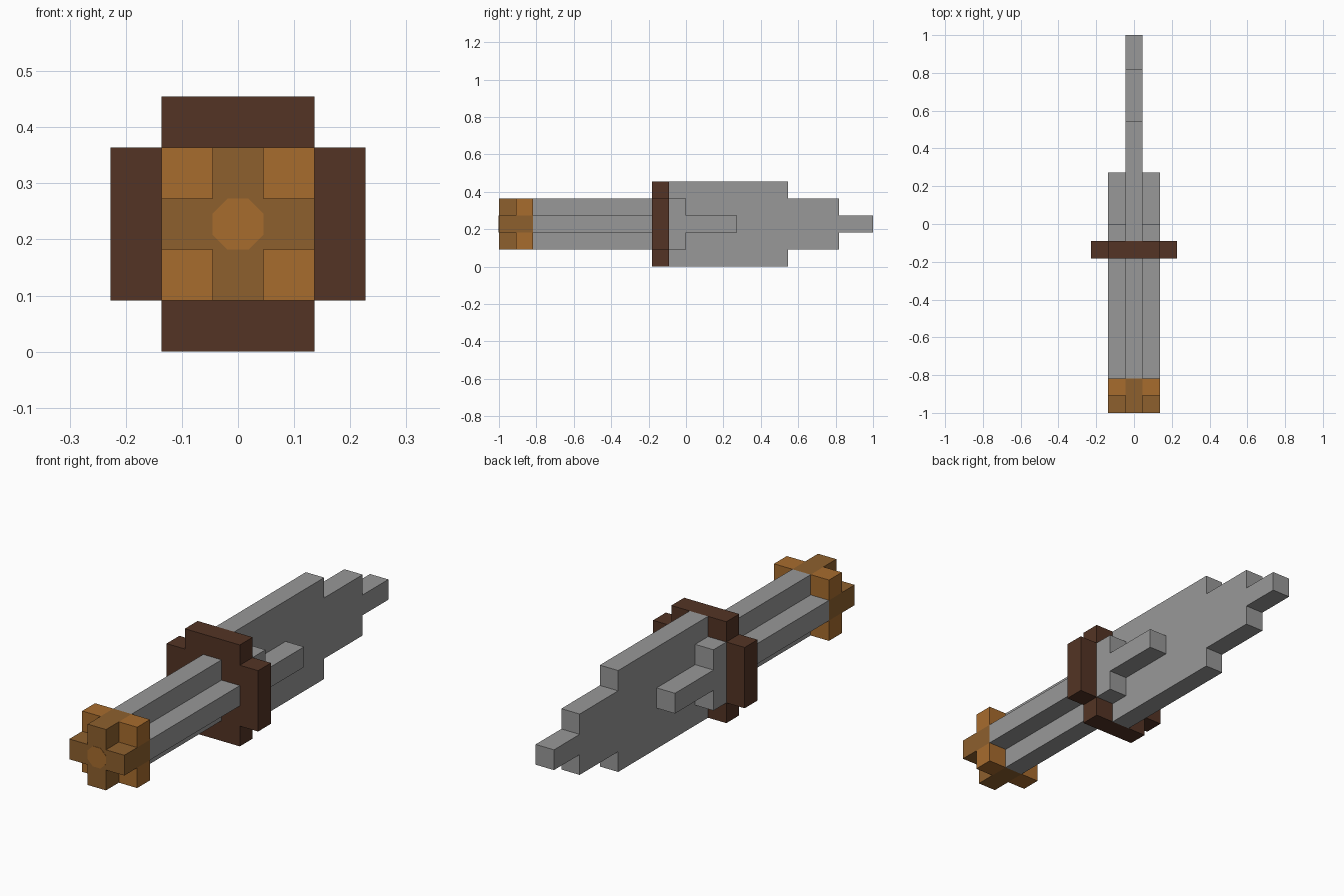
import bpy, bmesh, math
from mathutils import Vector

if "Cube" in bpy.data.objects:
    bpy.data.objects.remove(bpy.data.objects["Cube"])

U = 1 / 11          # grid block size
ZC = 2.5            # height of the long axis, in blocks


def material(name, rgb):
    m = bpy.data.materials.new(name)
    m.diffuse_color = (*rgb, 1)
    m.use_nodes = True
    m.node_tree.nodes["Principled BSDF"].inputs["Base Color"].default_value = m.diffuse_color
    return m


GREY = material("steel grey", (0.314, 0.314, 0.314))
BROWN = material("dark brown", (0.087, 0.034, 0.018))
BRONZE = material("bronze", (0.270, 0.117, 0.027))
ORANGE = material("light bronze", (0.390, 0.150, 0.027))


def prism(name, profiles, axis, a, b, mat):
    """Extrude closed outlines along x (outline = y,z) or y (outline = x,z)."""
    bm = bmesh.new()
    for pts in profiles:
        def place(p, d):
            x, y = (d, p[0]) if axis == "x" else (p[0], d)
            return Vector((x, y, p[1] + ZC)) * U
        face = bm.faces.new([bm.verts.new(place(p, a)) for p in pts])
        shift = Vector((b - a, 0, 0) if axis == "x" else (0, b - a, 0)) * U
        ext = bmesh.ops.extrude_face_region(bm, geom=[face], use_keep_orig=True)
        moved = [v for v in ext["geom"] if isinstance(v, bmesh.types.BMVert)]
        bmesh.ops.translate(bm, verts=moved, vec=shift)
    bmesh.ops.recalc_face_normals(bm, faces=bm.faces)
    mesh = bpy.data.meshes.new(name)
    bm.to_mesh(mesh)
    bm.free()
    mesh.materials.append(mat)
    ob = bpy.data.objects.new(name, mesh)
    bpy.context.collection.objects.link(ob)
    return ob


def cross(o, i):
    """Square of half size o with its corners notched back to i."""
    quarter = [(o, i), (i, i), (i, o)]
    pts = []
    for _ in range(4):
        pts += quarter
        quarter = [(-z, x) for x, z in quarter]
    return pts


def stepped(half):
    """Outline mirrored about the long axis."""
    return half + [(y, -z) for y, z in reversed(half)]


def square(cx, cz, r=0.5):
    return [(cx - r, cz - r), (cx + r, cz - r), (cx + r, cz + r), (cx - r, cz + r)]


# Grip and guard
prism("grip", [cross(1.5, 0.5)], "y", -9, -2, GREY)
prism("guard", [cross(2.5, 1.5)], "y", -2, -1, BROWN)

# Blade narrowing in steps towards the tip
prism("blade", [stepped([(-1, 2.5), (6, 2.5), (6, 1.5), (9, 1.5), (9, 0.5), (11, 0.5)])],
      "x", -0.5, 0.5, GREY)

# Raised T-shaped rib on both flat sides of the blade
rib = stepped([(-1, 1.5), (0, 1.5), (0, 0.5), (3, 0.5)])
for side, s in (("right", 1), ("left", -1)):
    prism(side + "_blade_rib", [rib], "x", 0.5 * s, 1.5 * s, GREY)

# Pommel: cross-shaped core with four set-back corner blocks
prism("pommel", [cross(1.5, 0.5)], "y", -11, -9, BRONZE)
prism("pommel_corners", [square(x, z) for x in (-1, 1) for z in (-1, 1)],
      "y", -10, -9, ORANGE)

# Round inlay on the pommel end
r = 0.5 / math.cos(math.pi / 8)
inlay = [(r * math.cos(math.pi / 8 + k * math.pi / 4),
          r * math.sin(math.pi / 8 + k * math.pi / 4)) for k in range(8)]
prism("pommel_inlay", [inlay], "y", -11.015, -10.99, ORANGE)
